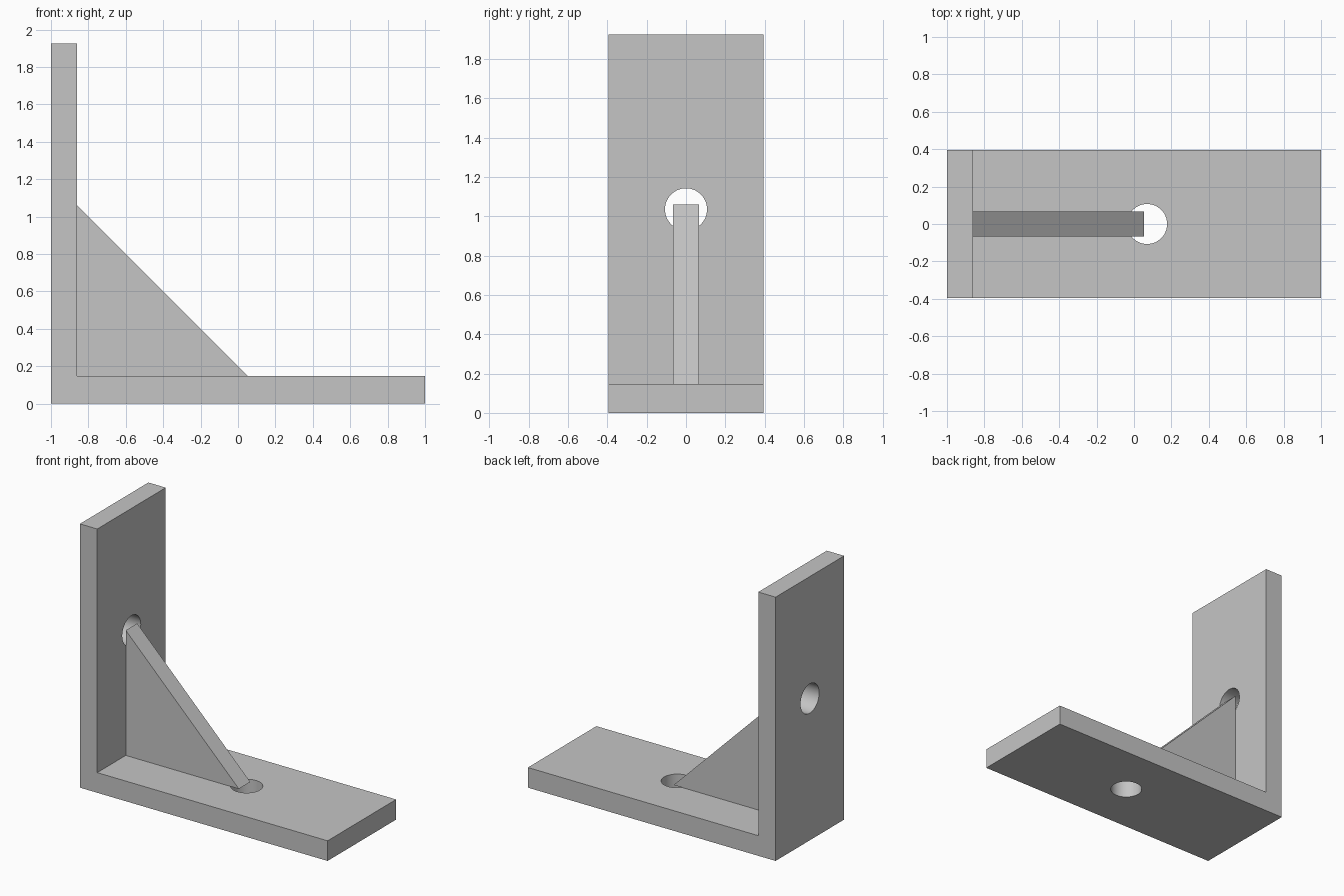
import bpy
import bmesh
import math
from mathutils import Vector

cube = bpy.data.objects.get("Cube")
if cube:
    bpy.data.objects.remove(cube, do_unlink=True)

# Overall sizes
HALF_LENGTH = 1.0
HALF_DEPTH = 0.395
HEIGHT = 1.925
BASE_TOP = 0.147
WALL_FACE = -0.86
RIB_REACH = 0.913
RIB_HALF = 0.066
HOLE_RADIUS = 0.107

grey = bpy.data.materials.new("plain_grey")
grey.use_nodes = True
color = (0.56, 0.56, 0.56, 1)
grey.diffuse_color = color
grey.node_tree.nodes["Principled BSDF"].inputs["Base Color"].default_value = color


def extrude_profile(name, points, half_depth):
    """Extrude an x-z outline evenly to both sides of y = 0."""
    bm = bmesh.new()
    face = bm.faces.new([bm.verts.new((x, -half_depth, z)) for x, z in points])
    result = bmesh.ops.extrude_face_region(bm, geom=[face])
    moved = [v for v in result["geom"] if isinstance(v, bmesh.types.BMVert)]
    bmesh.ops.translate(bm, verts=moved, vec=Vector((0, 2 * half_depth, 0)))
    bmesh.ops.recalc_face_normals(bm, faces=bm.faces)
    mesh = bpy.data.meshes.new(name)
    bm.to_mesh(mesh)
    bm.free()
    mesh.materials.append(grey)
    obj = bpy.data.objects.new(name, mesh)
    bpy.context.collection.objects.link(obj)
    return obj


def drill(target, location, rotation):
    """Cut a round through hole and remove the cutter."""
    bpy.ops.mesh.primitive_cylinder_add(
        vertices=64, radius=HOLE_RADIUS, depth=0.5, location=location, rotation=rotation)
    cutter = bpy.context.object
    cutter.name = "hole_cutter"
    cutter.hide_render = True
    cutter.data.materials.append(grey)
    cut = target.modifiers.new("hole", "BOOLEAN")
    cut.operation = "DIFFERENCE"
    cut.solver = "EXACT"
    cut.object = cutter
    bpy.ops.object.select_all(action="DESELECT")
    target.select_set(True)
    bpy.context.view_layer.objects.active = target
    bpy.ops.object.modifier_apply(modifier=cut.name)
    bpy.data.objects.remove(cutter, do_unlink=True)


# L-shaped bracket: base plate and upright plate in one piece
bracket = extrude_profile("angle_bracket", [
    (-HALF_LENGTH, 0), (HALF_LENGTH, 0), (HALF_LENGTH, BASE_TOP),
    (WALL_FACE, BASE_TOP), (WALL_FACE, HEIGHT), (-HALF_LENGTH, HEIGHT)], HALF_DEPTH)

# Bolt holes through the base and the upright
drill(bracket, (0.07, 0, BASE_TOP / 2), (0, 0, 0))
drill(bracket, ((WALL_FACE - HALF_LENGTH) / 2, 0, 1.035), (0, math.pi / 2, 0))
bpy.ops.object.shade_smooth_by_angle(angle=math.radians(30))

# Triangular stiffening rib in the inside corner
extrude_profile("corner_rib", [
    (WALL_FACE, BASE_TOP), (WALL_FACE + RIB_REACH, BASE_TOP),
    (WALL_FACE, BASE_TOP + RIB_REACH)], RIB_HALF)
